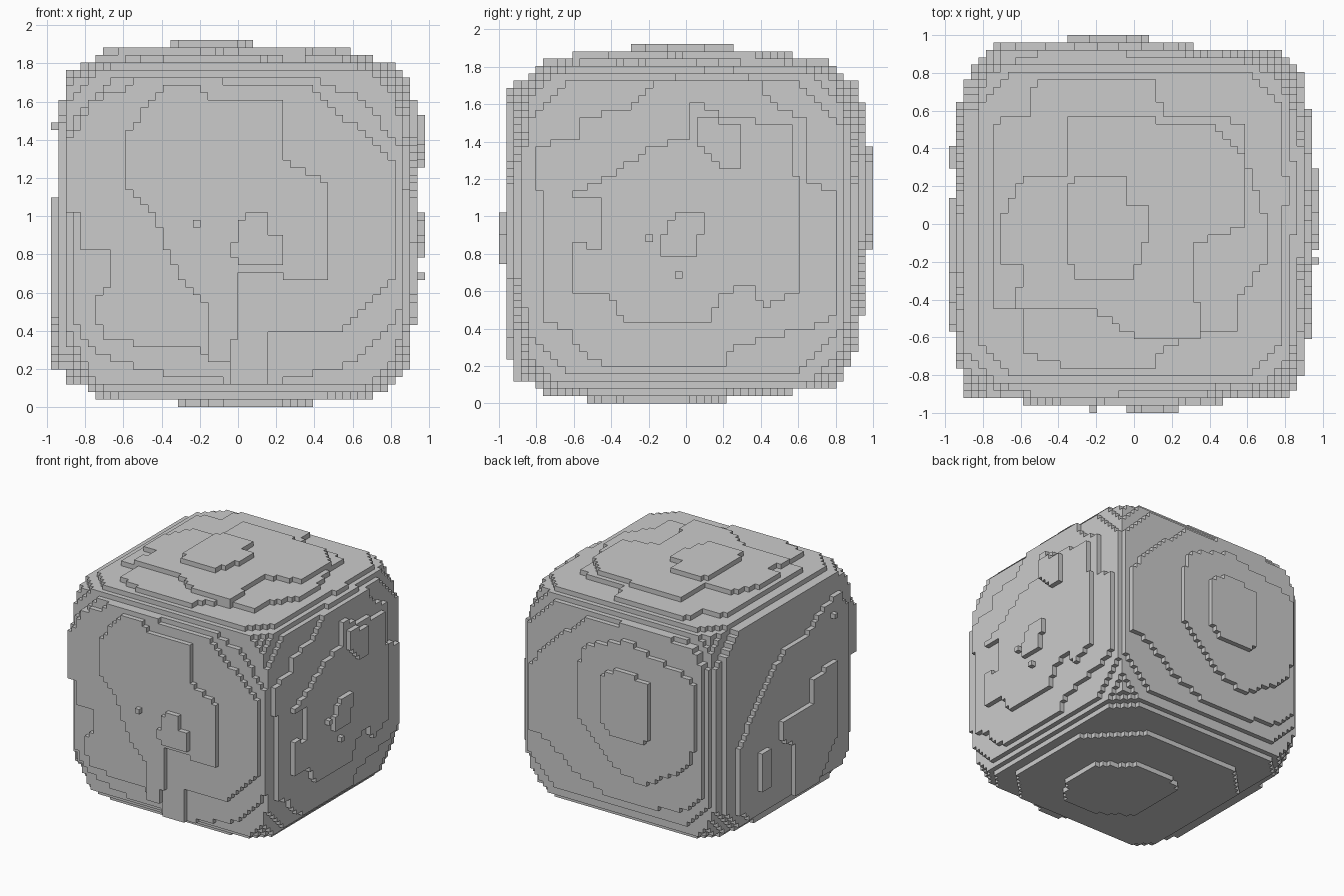
import bpy
import bmesh

default_cube = bpy.data.objects.get("Cube")
if default_cube:
    bpy.data.objects.remove(default_cube, do_unlink=True)

# Grid of small cubes; all outlines below are in cube units
NX, NY, NZ = 50, 51, 49
SIZE = 2 / NY


def box(u0, u1, v0, v1, cut=0):
    """Rectangular terrace outline with cut corners."""
    def inside(u, v):
        du = min(u - u0, u1 - u)
        dv = min(v - v0, v1 - v)
        return du >= 0 and dv >= 0 and du + dv >= cut
    return inside


def outline(*points):
    """Free terrace outline, tested by counting edge crossings."""
    def inside(u, v):
        hit = False
        previous = points[-1]
        for point in points:
            (pu, pv), (qu, qv) = previous, point
            if (pv > v) != (qv > v):
                if u < pu + (v - pv) * (qu - pu) / (qv - pv):
                    hit = not hit
            previous = point
        return hit
    return inside


def any_of(*shapes):
    return lambda u, v: any(shape(u, v) for shape in shapes)


# Terraces of each side, outermost first
front = [
    any_of(outline((-1, 21), (1, 26), (4, 26), (4, 23), (6, 23), (6, 19), (1, 19)),
           box(-6, -5, 24, 25)),
    outline((-15, 36), (-10, 43), (-5, 43), (-3, 41), (6, 41), (6, 33), (12, 30),
            (12, 17), (0, 18), (0, 11), (-1, 6), (-4, 6), (-4, 14), (-8, 18),
            (-11, 25), (-15, 30)),
    outline((-23, 21), (-23, 36), (-21, 37), (-20, 41), (-16, 42), (-13, 44), (9, 43),
            (15, 38), (21, 33), (21, 17), (14, 10), (4, 10), (4, 3), (-1, 3),
            (-1, 7), (-9, 8), (-18, 9), (-19, 14), (-17, 17), (-17, 21)),
    outline((-22, 12), (-20, 8), (-16, 6), (-8, 4), (4, 3), (16, 6), (20, 10),
            (22, 14), (22, 34), (17, 41), (10, 44), (-16, 44), (-21, 40), (-23, 36),
            (-23, 26), (-22, 24)),
    box(-23, 22, 3, 45, 5),
    box(-23, 23, 2, 46, 4),
]

right_side = [
    any_of(outline((1, 37), (2, 39), (7, 38), (8, 35), (7, 32), (5, 32), (2, 35)),
           outline((-3, 20), (-3, 23), (-1, 26), (3, 26), (2, 23), (1, 20)),
           box(-5, -5, 22, 23), box(-1, -1, 17, 18)),
    outline((0, 36), (1, 41), (6, 39), (14, 38), (15, 31), (16, 24), (15, 15),
            (11, 13), (9, 16), (5, 15), (3, 11), (-8, 11), (-11, 15), (-16, 15),
            (-15, 22), (-11, 21), (-11, 28), (-16, 28), (-10, 31), (-5, 35)),
    outline((-20, 29), (-21, 35), (-15, 36), (-14, 39), (-8, 40), (-4, 44), (5, 46),
            (10, 44), (12, 41), (17, 38), (17, 30), (21, 29), (21, 12), (16, 10),
            (7, 8), (5, 5), (-10, 5), (-14, 7), (-16, 10), (-19, 11), (-19, 20)),
    box(-22, 21, 4, 44, 6),
    box(-23, 22, 3, 45, 5),
    box(-23, 23, 2, 46, 4),
]

top = [
    outline((-9, -3), (-9, 3), (-8, 7), (-1, 7), (-1, 3), (2, 2), (2, 0), (1, -5),
            (0, -7), (-8, -7)),
    outline((-18, 0), (-15, 7), (-9, 7), (-9, 14), (-8, 15), (1, 15), (3, 14),
            (10, 14), (15, 9), (15, 0), (8, -3), (8, -6), (9, -15), (0, -15),
            (-6, -11), (-16, -11), (-15, -6), (-18, -5)),
    outline((-22, -11), (-22, 7), (-18, 14), (-14, 15), (-13, 21), (2, 21), (4, 15),
            (11, 15), (15, 13), (15, 9), (18, 0), (18, -5), (14, -10), (14, -14),
            (9, -15), (4, -17), (2, -20), (-8, -20), (-15, -17), (-15, -11)),
    box(-22, 21, -21, 21, 6),
    box(-23, 22, -22, 22, 5),
    box(-23, 23, -23, 23, 4),
]

bottom = [
    outline((-8, -9), (-8, 3), (-4, 6), (4, 5), (10, 0), (10, -8), (6, -13), (-2, -13)),
    box(-22, 18, -22, 14, 9),
    box(-22, 21, -22, 21, 6),
    box(-23, 22, -23, 22, 6),
    box(-23, 23, -23, 23, 5),
]

back = [
    outline((2, 24), (2, 33), (-2, 35), (-9, 34), (-9, 23), (-7, 21), (0, 21)),
    outline((8, 22), (8, 33), (6, 38), (-3, 41), (-10, 39), (-18, 37), (-21, 28),
            (-17, 18), (-7, 12), (0, 14)),
    outline((21, 17), (21, 28), (15, 36), (6, 43), (-8, 44), (-18, 43), (-22, 36),
            (-22, 16), (-17, 9), (-8, 7), (2, 7), (9, 10), (16, 15)),
    box(-22, 21, 5, 44, 7),
    box(-23, 22, 3, 45, 6),
    box(-23, 23, 2, 46, 5),
]

left_side = [
    any_of(outline((0, 5), (0, 16), (4, 18), (4, 22), (-6, 22), (-7, 27), (-14, 28),
                   (-14, 12), (-8, 5)),
           box(8, 10, 10, 18), box(-14, -14, 37, 38)),
    outline((17, 8), (17, 20), (11, 27), (6, 32), (1, 36), (-6, 36), (-12, 40),
            (-17, 41), (-20, 36), (-20, 8), (-14, 3), (10, 3)),
    outline((-24, 26), (-24, 41), (-19, 45), (15, 45), (20, 40), (20, 9), (15, 4),
            (-15, 4), (-21, 10), (-21, 26)),
    box(-22, 21, 3, 45, 6),
    box(-23, 22, 3, 46, 5),
    box(-23, 23, 2, 46, 4),
]

# Cube centres along each axis
xs = [i - (NX - 1) / 2 for i in range(NX)]
ys = [j - (NY - 1) / 2 for j in range(NY)]
zs = [k + 0.5 for k in range(NZ)]


def depth_map(terraces, us, vs):
    """How many cubes are missing above the surface at each place on a side."""
    def depth(u, v):
        for level, shape in enumerate(terraces):
            if shape(u, v):
                return level
        return len(terraces)
    return [[depth(u, v) for v in vs] for u in us]


front_map = depth_map(front, xs, zs)
back_map = depth_map(back, xs, zs)
right_map = depth_map(right_side, ys, zs)
left_map = depth_map(left_side, ys, zs)
top_map = depth_map(top, xs, ys)
bottom_map = depth_map(bottom, xs, ys)

# Solid cubes lie below the surface of all six sides
solid = set()
for i in range(NX):
    for j in range(NY):
        for k in range(bottom_map[i][j], NZ - top_map[i][j]):
            if (front_map[i][k] <= j < NY - back_map[i][k]
                    and left_map[j][k] <= i < NX - right_map[j][k]):
                solid.add((i, j, k))

# Skin of the rock: only the exposed cube faces
bm = bmesh.new()
corners = {}


def corner(cell):
    if cell not in corners:
        i, j, k = cell
        corners[cell] = bm.verts.new(((i - NX / 2) * SIZE, (j - NY / 2) * SIZE, k * SIZE))
    return corners[cell]


for cell in solid:
    for axis in range(3):
        for side in (0, 1):
            neighbour = list(cell)
            neighbour[axis] += 2 * side - 1
            if tuple(neighbour) in solid:
                continue
            loop = []
            for a, b in ((0, 0), (1, 0), (1, 1), (0, 1)):
                point = list(cell)
                point[axis] += side
                point[(axis + 1) % 3] += a
                point[(axis + 2) % 3] += b
                loop.append(corner(tuple(point)))
            bm.faces.new(loop if side else loop[::-1])

mesh = bpy.data.meshes.new("stepped_rock")
bm.to_mesh(mesh)
bm.free()

# Plain stone grey
stone = bpy.data.materials.new("stone_grey")
stone.use_nodes = True
grey = (0.6, 0.6, 0.6, 1)
stone.diffuse_color = grey
stone.node_tree.nodes["Principled BSDF"].inputs["Base Color"].default_value = grey
mesh.materials.append(stone)

rock = bpy.data.objects.new("stepped_rock", mesh)
bpy.context.collection.objects.link(rock)
